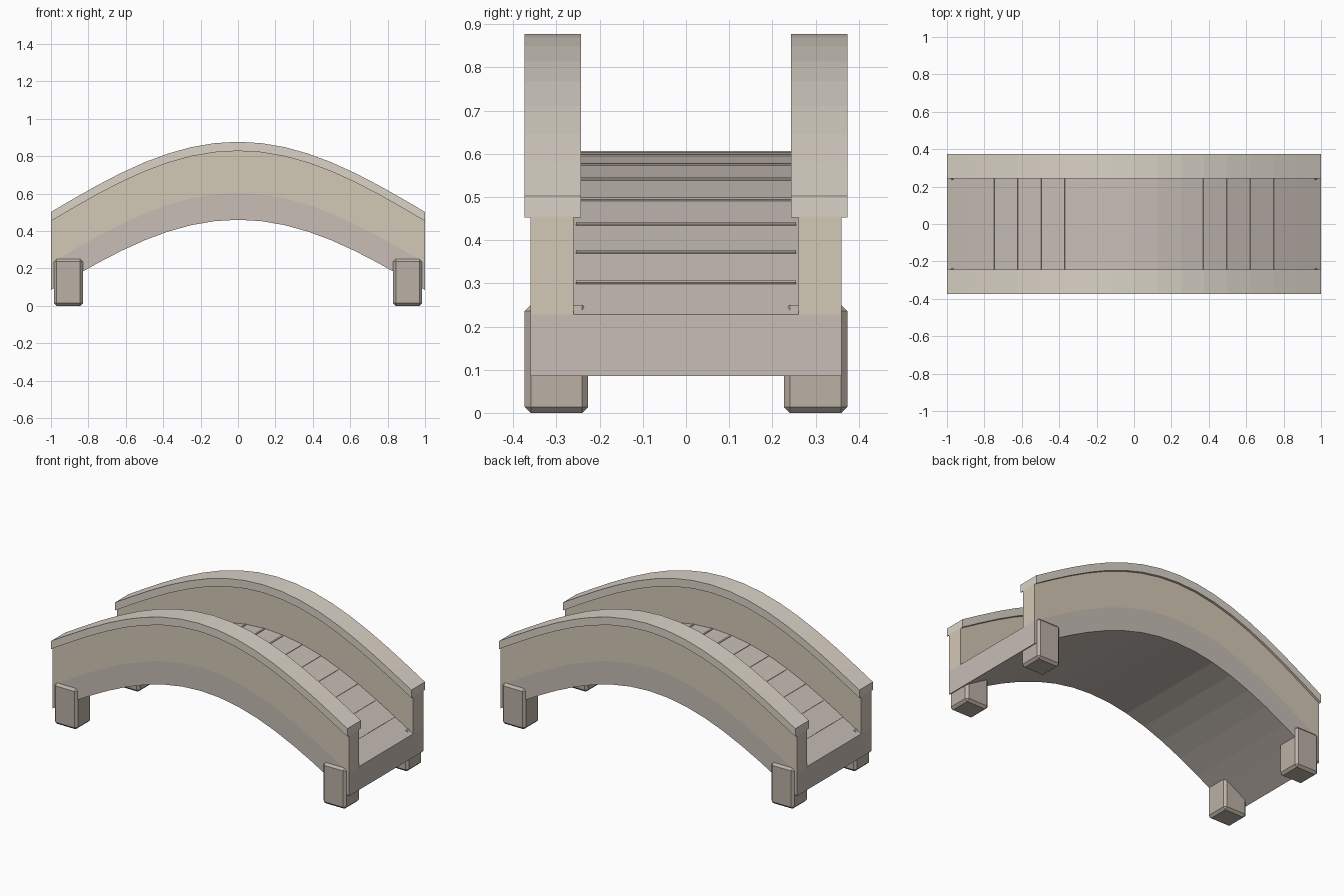
import bpy, bmesh, math
from mathutils import Matrix

if "Cube" in bpy.data.objects:
    bpy.data.objects.remove(bpy.data.objects["Cube"])

SEGS = 16


def arch(x):
    # height drop of the bridge curve, 0 at the crown and -0.375 at the ends
    return -0.375 * (1 - math.cos(math.pi * x / 2))


def material(name, rgb):
    m = bpy.data.materials.new(name)
    m.diffuse_color = (*rgb, 1)
    m.use_nodes = True
    m.node_tree.nodes["Principled BSDF"].inputs["Base Color"].default_value = m.diffuse_color
    return m


WALL = material("wall_stone", (0.65, 0.58, 0.46))
DECK = material("deck_stone", (0.57, 0.51, 0.46))
CAP = material("cap_stone", (0.70, 0.65, 0.57))
LEG = material("foot_stone", (0.50, 0.44, 0.38))


def finish(bm, name, mat):
    bmesh.ops.recalc_face_normals(bm, faces=bm.faces)
    me = bpy.data.meshes.new(name)
    bm.to_mesh(me)
    bm.free()
    me.materials.append(mat)
    ob = bpy.data.objects.new(name, me)
    bpy.context.collection.objects.link(ob)
    return ob


def arched_bar(name, y0, y1, z0, z1, mat):
    # rectangular section swept along the arch; z0 and z1 are crown heights
    bm = bmesh.new()
    rings = []
    for i in range(SEGS + 1):
        x = -1 + 2 * i / SEGS
        d = arch(x)
        rings.append([bm.verts.new((x, y, z + d)) for y, z in
                      ((y0, z0), (y1, z0), (y1, z1), (y0, z1))])
    for a, b in zip(rings, rings[1:]):
        for k in range(4):
            n = (k + 1) % 4
            bm.faces.new((a[k], a[n], b[n], b[k]))
    bm.faces.new(rings[0])
    bm.faces.new(rings[-1])
    return finish(bm, name, mat)


def box(name, center, size, mat, bevel=0, tilt=0):
    bm = bmesh.new()
    bmesh.ops.create_cube(bm, size=1)
    bmesh.ops.scale(bm, vec=size, verts=bm.verts)
    if bevel:
        bmesh.ops.bevel(bm, geom=bm.edges[:], offset=bevel, segments=1,
                        affect='EDGES')
    bmesh.ops.transform(bm, verts=bm.verts, matrix=Matrix.Translation(center)
                        @ Matrix.Rotation(tilt, 4, 'Y'))
    return finish(bm, name, mat)


# walking deck
arched_bar("deck", -0.36, 0.36, 0.46, 0.603, DECK)

# side walls and overhanging caps
for s, side in ((-1, "front"), (1, "back")):
    arched_bar(side + "_wall", *sorted((s * 0.26, s * 0.36)), 0.603, 0.83, WALL)
    arched_bar(side + "_cap", *sorted((s * 0.243, s * 0.374)), 0.828, 0.877, CAP)

# thin strips across the deck at every joint
for i in range(1, SEGS):
    x = -1 + 2 * i / SEGS
    slope = -0.375 * math.pi / 2 * math.sin(math.pi * x / 2)
    box(f"deck_strip_{i}", (x, 0, 0.603 + arch(x)), (0.01, 0.51, 0.007), DECK,
        tilt=-math.atan(slope))

# four chamfered feet
for sx, end in ((-1, "left"), (1, "right")):
    for sy, side in ((-1, "front"), (1, "back")):
        box(f"{side}_{end}_foot", (sx * 0.907, sy * 0.3, 0.125),
            (0.155, 0.147, 0.25), LEG, bevel=0.014)
